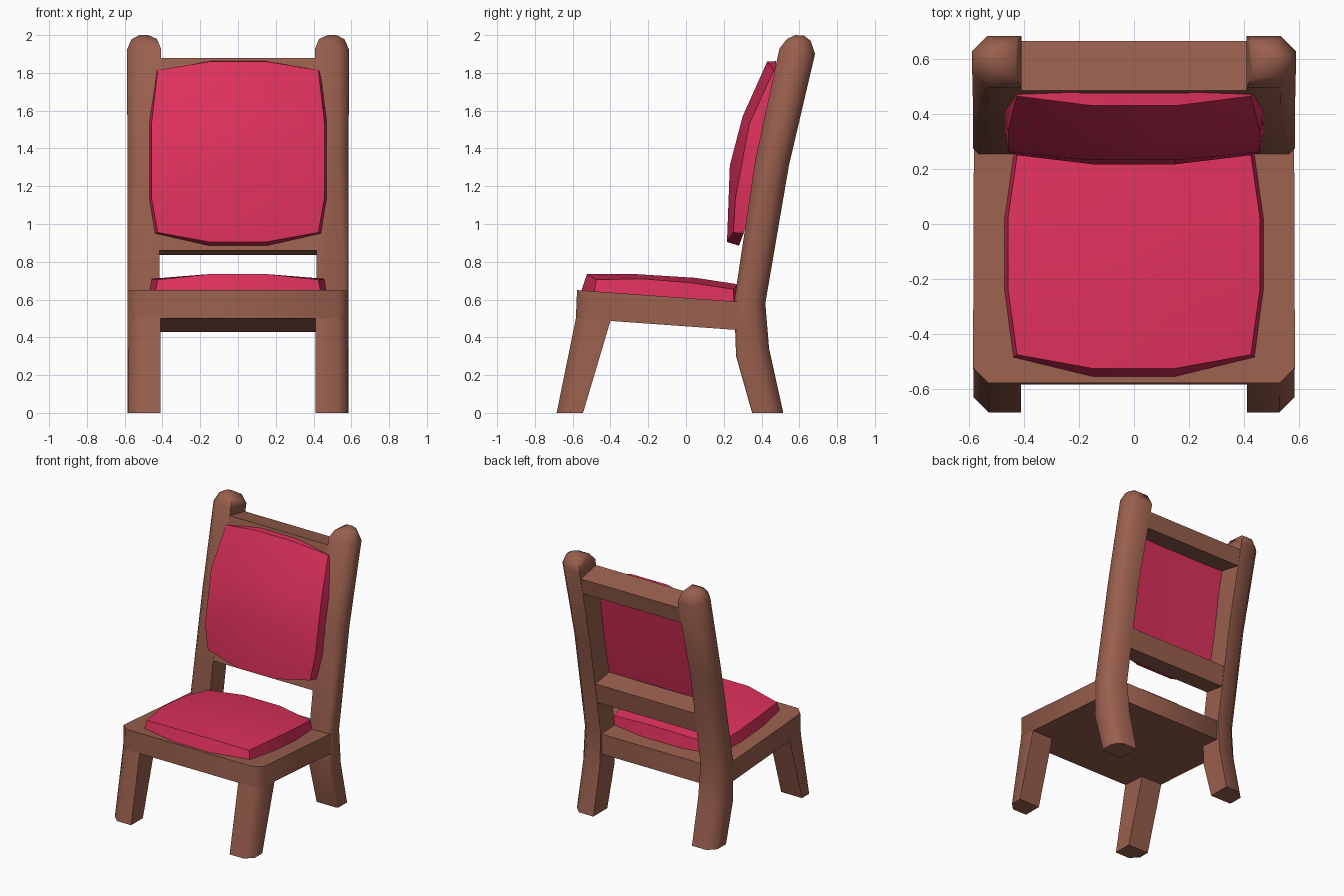
import bpy, bmesh, math

if "Cube" in bpy.data.objects:
    bpy.data.objects.remove(bpy.data.objects["Cube"])


def material(name, color):
    m = bpy.data.materials.new(name)
    m.diffuse_color = color
    m.use_nodes = True
    m.node_tree.nodes["Principled BSDF"].inputs["Base Color"].default_value = m.diffuse_color
    return m


WOOD = material("wood", (0.32, 0.115, 0.075, 1))
FABRIC = material("fabric", (0.72, 0.03, 0.105, 1))


def finish(name, bm, mat, angle):
    bmesh.ops.recalc_face_normals(bm, faces=bm.faces)
    mesh = bpy.data.meshes.new(name)
    bm.to_mesh(mesh)
    bm.free()
    mesh.materials.append(mat)
    mesh.shade_smooth()
    mesh.set_sharp_from_angle(angle=math.radians(angle))
    obj = bpy.data.objects.new(name, mesh)
    bpy.context.collection.objects.link(obj)


def loft(name, rings, mat=WOOD, angle=50):
    """Skin matching rings of points and cap both ends."""
    bm = bmesh.new()
    loops = [[bm.verts.new(p) for p in ring] for ring in rings]
    for a, b in zip(loops, loops[1:]):
        for i in range(len(a)):
            j = (i + 1) % len(a)
            bm.faces.new((a[i], a[j], b[j], b[i]))
    bm.faces.new(loops[0])
    bm.faces.new(loops[-1])
    finish(name, bm, mat, angle)


def mirrored(ring, side):
    return [(x * side, y, z) for x, y, z in ring]


def post_ring(xi, xo, front, back, cf, cb):
    """Post section: square inside, outer corners chamfered by cf and cb."""
    (fy, fz), (by, bz) = front, back

    def at(x, t):
        return (x, fy + (by - fy) * t, fz + (bz - fz) * t)
    d = by - fy
    return [at(xi, 0), at(xo - cf, 0), at(xo, cf / d),
            at(xo, 1 - cb / d), at(xo - cb, 1), at(xi, 1)]


# Back posts, from foot to rounded tip
POST = [
    (0.41, 0.585, (0.35, 0.0), (0.515, 0.0), 0.01, 0.055),
    (0.41, 0.585, (0.265, 0.30), (0.44, 0.34), 0.01, 0.055),
    (0.415, 0.585, (0.255, 0.59), (0.42, 0.58), 0.02, 0.055),
    (0.415, 0.585, (0.367, 1.34), (0.545, 1.31), 0.05, 0.055),
    (0.408, 0.588, (0.495, 1.93), (0.683, 1.90), 0.055, 0.055),
    (0.43, 0.565, (0.535, 1.98), (0.66, 1.97), 0.045, 0.045),
    (0.475, 0.525, (0.58, 2.0), (0.625, 1.997), 0.015, 0.015),
]
# Front legs: inner and outer x, front y, back y, z
LEG = [(0.41, 0.583, -0.685, -0.545, 0.0), (0.41, 0.584, -0.581, -0.393, 0.51)]


def leg_ring(xi, xo, fy, by, z):
    c = 0.055
    return [(xi, fy, z), (xo - c, fy, z), (xo, fy + c, z), (xo, by, z), (xi, by, z)]


for side, label in ((-1, "left"), (1, "right")):
    loft("back_post_" + label, [mirrored(post_ring(*p), side) for p in POST])
    loft("front_leg_" + label, [mirrored(leg_ring(*p), side) for p in LEG])

# Seat slab, sloping down to the back
half = [(0.53, -0.577), (0.585, -0.522), (0.582, 0.30), (0.43, 0.41)]
outline = half + [(-x, y) for x, y in reversed(half)]


def seat_z(y):
    return 0.65 - 0.072 * (y + 0.577)


loft("seat", [[(x, y - (0.006 if y < -0.5 else 0), seat_z(y) - 0.15) for x, y in outline],
              [(x, y, seat_z(y)) for x, y in outline]])

# Cross rails of the backrest
RAILS = {
    "top_rail": [(0.485, 1.88), (0.665, 1.845), (0.642, 1.725), (0.46, 1.76)],
    "lower_rail": [(0.296, 0.86), (0.46, 0.835), (0.485, 0.985), (0.32, 1.01)],
}
for name, prof in RAILS.items():
    loft(name, [[(x, y, z) for y, z in prof] for x in (-0.43, 0.43)])


def cushion(name, mid_top, edge_top, mid_base, edge_base):
    """Pillow of 3 x 3 panels from (y, z) rows along its middle and edge."""
    bm = bmesh.new()

    def layer(mid, edge, grow):
        rows = []
        for i, (m, e) in enumerate(zip(mid, edge)):
            w = (0.425 if i in (0, 3) else 0.458) + grow
            rows.append([bm.verts.new((x, *p)) for x, p in
                         ((-w, e), (-0.15, m), (0.15, m), (w, e))])
        for a, b in zip(rows, rows[1:]):
            for k in range(3):
                bm.faces.new((a[k], a[k + 1], b[k + 1], b[k]))
        return (rows[0] + [r[3] for r in rows[1:]] + rows[3][2::-1]
                + [rows[2][0], rows[1][0]])
    top = layer(mid_top, edge_top, 0)
    base = layer(mid_base, edge_base, 0.013)
    for i in range(12):
        j = (i + 1) % 12
        bm.faces.new((top[i], top[j], base[j], base[i]))
    finish(name, bm, FABRIC, 40)


# Upholstery
cushion("seat_cushion",
        [(-0.525, 0.735), (-0.27, 0.735), (0.05, 0.715), (0.28, 0.68)],
        [(-0.475, 0.705), (-0.235, 0.71), (0.02, 0.69), (0.25, 0.655)],
        [(-0.555, 0.645), (-0.27, 0.622), (0.05, 0.60), (0.30, 0.58)],
        [(-0.485, 0.64), (-0.24, 0.62), (0.02, 0.602), (0.255, 0.583)])
cushion("back_cushion",
        [(0.217, 0.905), (0.232, 1.31), (0.30, 1.57), (0.43, 1.86)],
        [(0.25, 0.955), (0.262, 1.14), (0.335, 1.53), (0.465, 1.815)],
        [(0.28, 0.885), (0.36, 1.22), (0.425, 1.55), (0.476, 1.862)],
        [(0.305, 0.95), (0.35, 1.13), (0.42, 1.54), (0.482, 1.81)])
